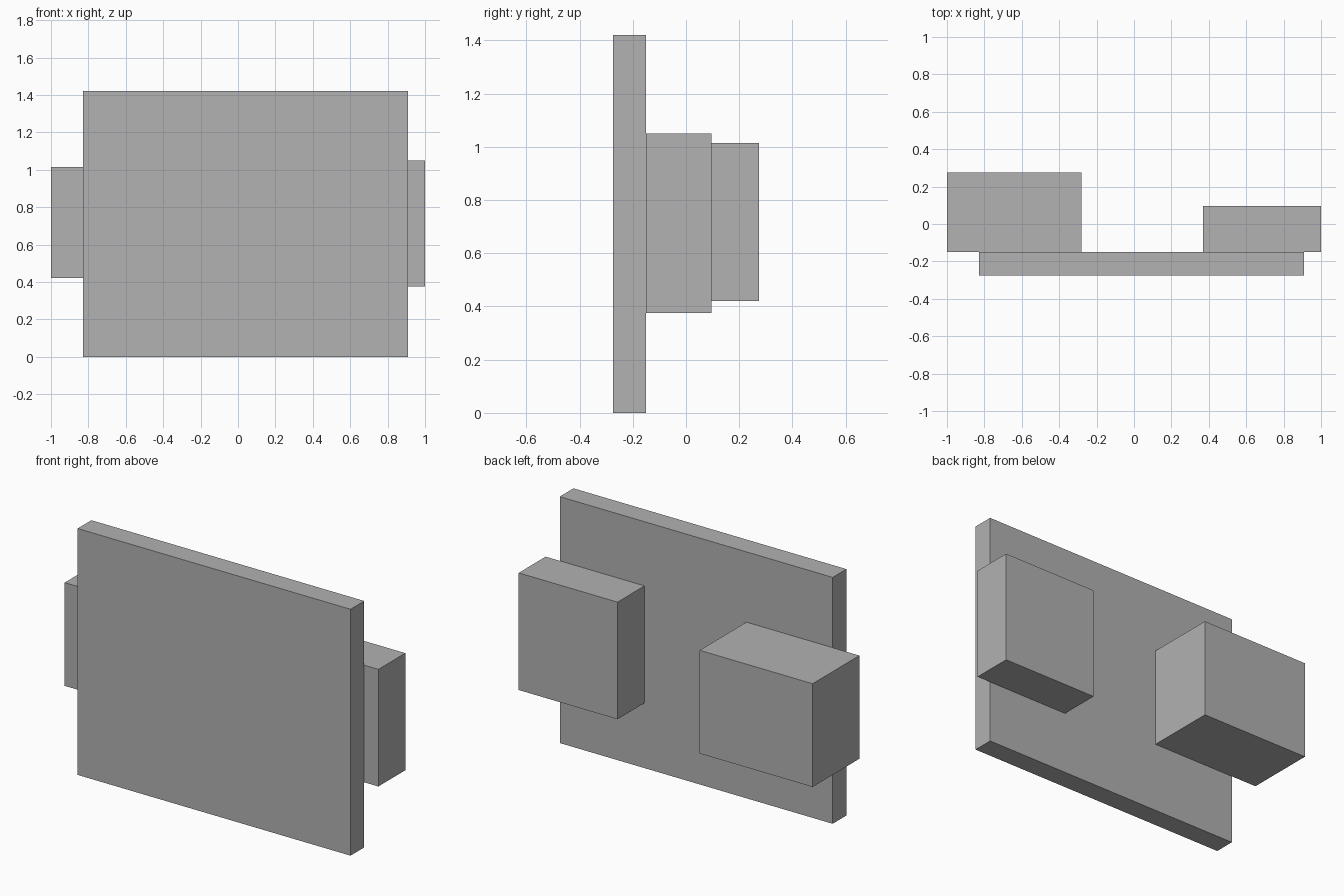
import bpy
import bmesh
from mathutils import Vector

cube = bpy.data.objects.get("Cube")
if cube:
    bpy.data.objects.remove(cube, do_unlink=True)

# Single flat grey for every part
grey = bpy.data.materials.new("plain_grey")
grey.use_nodes = True
colour = (0.445, 0.445, 0.445, 1)
grey.diffuse_color = colour
grey.node_tree.nodes["Principled BSDF"].inputs["Base Color"].default_value = colour


def box(name, low, high):
    """Flat-faced box between two opposite corners."""
    low, high = Vector(low), Vector(high)
    bm = bmesh.new()
    bmesh.ops.create_cube(bm, size=1)
    bmesh.ops.scale(bm, vec=high - low, verts=bm.verts)
    mesh = bpy.data.meshes.new(name)
    bm.to_mesh(mesh)
    bm.free()
    mesh.materials.append(grey)
    obj = bpy.data.objects.new(name, mesh)
    obj.location = (low + high) / 2
    bpy.context.collection.objects.link(obj)
    return obj


PANEL_BACK = -0.15

# Upright front panel
box("front_panel", (-0.83, -0.275, 0), (0.91, PANEL_BACK, 1.42))

# Blocks fixed to the back of the panel, each overhanging one side
box("right_back_block", (-1, PANEL_BACK, 0.42), (-0.28, 0.275, 1.015))
box("left_back_block", (0.37, PANEL_BACK, 0.375), (1, 0.095, 1.05))
